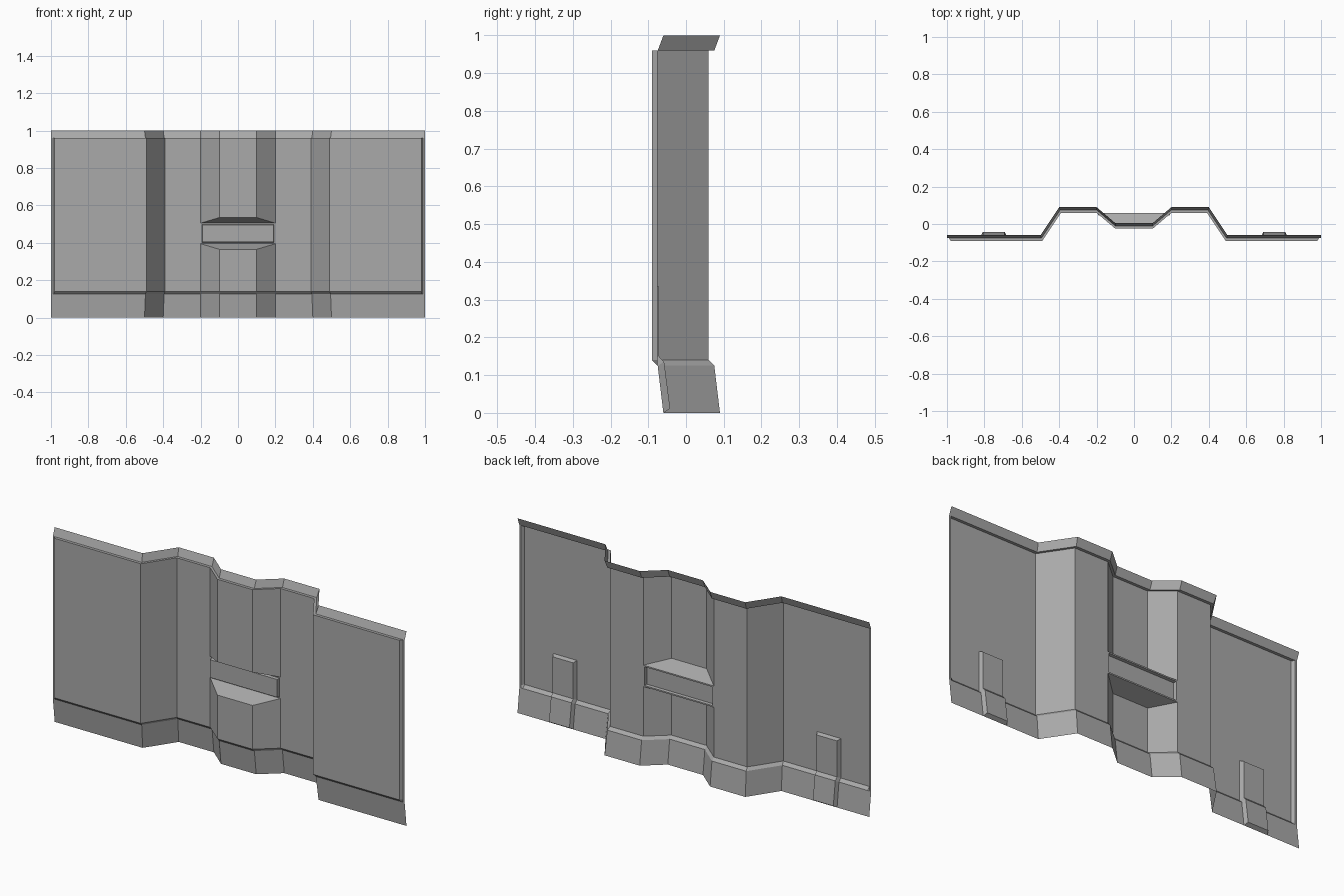
import bpy
import bmesh

cube = bpy.data.objects.get("Cube")
if cube:
    bpy.data.objects.remove(cube, do_unlink=True)

grey = bpy.data.materials.new("panel_grey")
grey.use_nodes = True
COLOUR = (0.40, 0.40, 0.40, 1)
grey.diffuse_color = COLOUR
grey.node_tree.nodes["Principled BSDF"].inputs["Base Color"].default_value = COLOUR


def finish(bm, name):
    """Weld the mesh and put it in the scene."""
    bmesh.ops.remove_doubles(bm, verts=bm.verts, dist=0.0005)
    mesh = bpy.data.meshes.new(name)
    bm.to_mesh(mesh)
    bm.free()
    mesh.materials.append(grey)
    obj = bpy.data.objects.new(name, mesh)
    bpy.context.collection.objects.link(obj)
    return obj


def add_face(bm, points):
    return bm.faces.new([bm.verts.new(p) for p in points])


# Corrugated profile: half-width position and depth at the rim
half = [(1, -0.06), (0.99, -0.06), (0.98, -0.06), (0.5, -0.06),
        (0.4, 0.09), (0.2, 0.09), (0.1, 0.005)]
profile = [(-x, y) for x, y in half] + half[::-1]

# Rows: height and how far the sheet is pressed forward
STEP = 0.015
PRESS = 2 * STEP
NOTCH = (0.365, 0.395, 0.505, 0.535)
rows = [(0, 0), (0.125, STEP), (0.14, PRESS), (NOTCH[0], PRESS),
        (NOTCH[3], PRESS), (0.96, PRESS), (0.96, STEP), (1, 0)]


def sheet_point(column, row):
    (x, y), (z, press) = column, row
    if abs(x) > 0.985:                      # flat border at the ends
        press = min(press, STEP)
    if 0.3 < abs(x) < 0.6:                  # ramps keep an even gauge
        x -= (press / 3) * (1 if x > 0 else -1)
    return (x, y - press, z)


# Wall sheet, left open where the central rib is interrupted
bm = bmesh.new()
for r0, r1 in zip(rows, rows[1:]):
    for c0, c1 in zip(profile, profile[1:]):
        if r0[0] == NOTCH[0] and abs(c0[0] + c1[0]) < 0.5:
            continue
        corners = [sheet_point(c0, r0), sheet_point(c1, r0),
                   sheet_point(c1, r1), sheet_point(c0, r1)]
        if r0[0] == r1[0] and abs(c0[0] + c1[0]) > 1.98:
            continue
        if r0[0] == r1[0] and 1.96 < abs(c0[0] + c1[0]):
            # triangular corner of the ledge
            corners = [p for i, p in enumerate(corners) if p not in corners[:i]]
        add_face(bm, corners)

# Sloped ends of the interrupted rib
RIB, BACK = 0.005 - PRESS, 0.09 - PRESS
for tip, root in ((NOTCH[0], NOTCH[1]), (NOTCH[3], NOTCH[2])):
    low = tip < root
    slope = [(-0.1, RIB, tip), (0.1, RIB, tip), (0.2, BACK, root), (-0.2, BACK, root)]
    add_face(bm, slope if low else slope[::-1])
    for s in (-1, 1):
        side = [(s * 0.1, RIB, tip), (s * 0.2, BACK, tip), (s * 0.2, BACK, root)]
        add_face(bm, side if low == (s > 0) else side[::-1])

# Cross band with its pressed rectangle
band = add_face(bm, [(-0.2, BACK, NOTCH[1]), (0.2, BACK, NOTCH[1]),
                     (0.2, BACK, NOTCH[2]), (-0.2, BACK, NOTCH[2])])
bm.normal_update()
bmesh.ops.inset_individual(bm, faces=[band], thickness=0.01)
bmesh.ops.inset_individual(bm, faces=[band], thickness=0.003, depth=STEP)
finish(bm, "wall_sheet")

# Rear mounting brackets that follow the sheet
base = [(-0.06, 0), (-0.075, 0.125), (-0.09, 0.14), (-0.09, 0.343)]
top = [(-0.042, 0.012), (-0.058, 0.135), (-0.072, 0.15), (-0.072, 0.335)]


def make_bracket(name, cx):
    bm = bmesh.new()
    outer, inner = 0.067, 0.058
    rings = [[(cx - outer, *b), (cx - inner, *t), (cx + inner, *t), (cx + outer, *b)]
             for b, t in zip(base, top)]
    for a, b in zip(rings, rings[1:]):
        for i in range(3):
            add_face(bm, [a[i], b[i], b[i + 1], a[i + 1]])
    add_face(bm, rings[0])
    add_face(bm, rings[-1][::-1])
    finish(bm, name)


make_bracket("left_bracket", 0.75)
make_bracket("right_bracket", -0.75)
